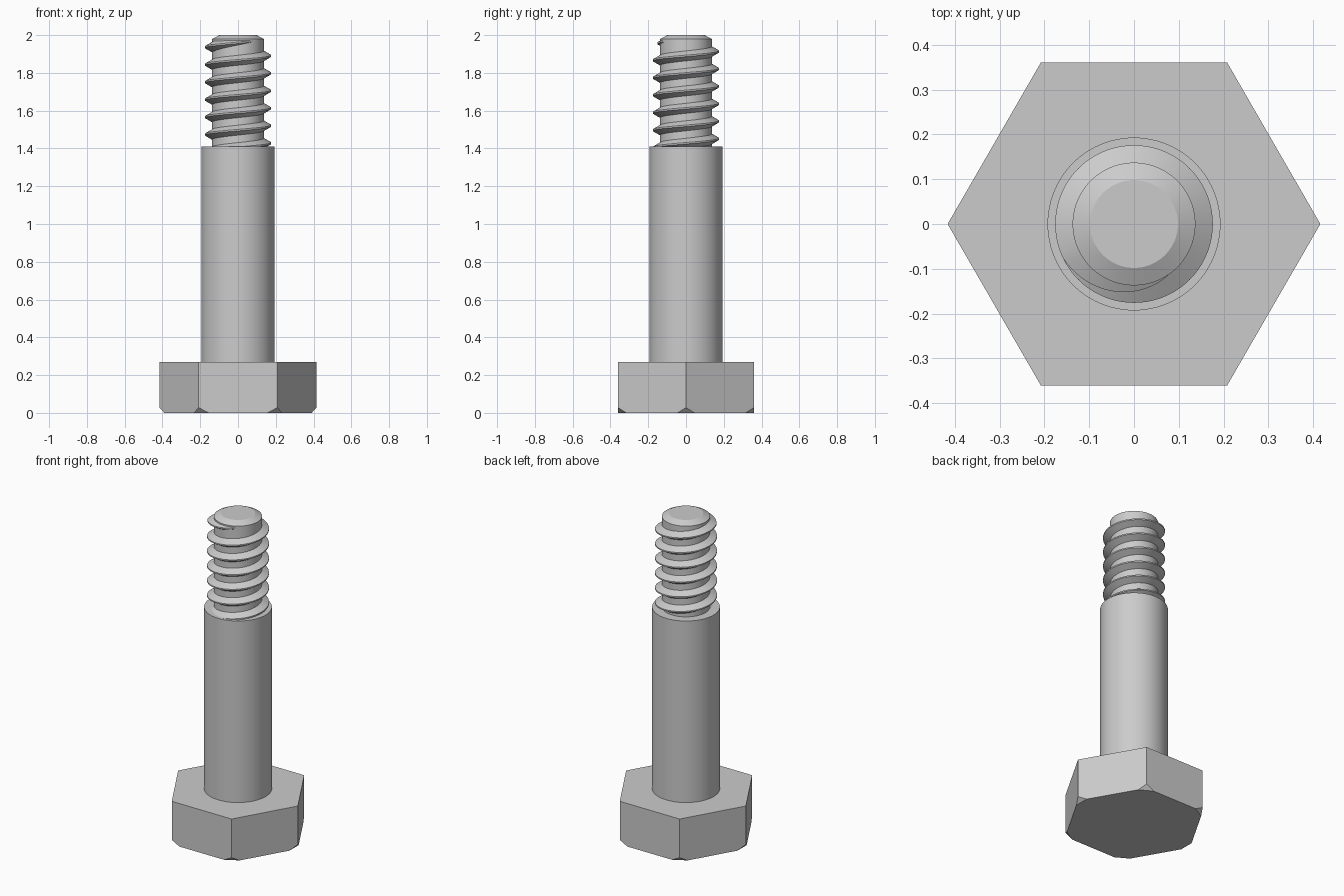
import bpy, bmesh
from math import sin, cos, tan, pi, radians

if "Cube" in bpy.data.objects:
    bpy.data.objects.remove(bpy.data.objects["Cube"])

# One plain steel grey for every part
STEEL = (0.6, 0.6, 0.6, 1)
steel = bpy.data.materials.new("steel_grey")
steel.use_nodes = True
steel.diffuse_color = STEEL
steel.node_tree.nodes["Principled BSDF"].inputs["Base Color"].default_value = STEEL


def finish(name, bm, angle):
    bmesh.ops.recalc_face_normals(bm, faces=bm.faces)
    mesh = bpy.data.meshes.new(name)
    bm.to_mesh(mesh)
    bm.free()
    mesh.materials.append(steel)
    obj = bpy.data.objects.new(name, mesh)
    bpy.context.collection.objects.link(obj)
    bpy.ops.object.select_all(action='DESELECT')
    obj.select_set(True)
    bpy.context.view_layer.objects.active = obj
    bpy.ops.object.shade_smooth_by_angle(angle=radians(angle))
    return obj


def lathe(name, profile, sides=96):
    """Closed solid of revolution from (radius, height) pairs, low to high."""
    bm = bmesh.new()
    rings = [[bm.verts.new((r * cos(2 * pi * i / sides), r * sin(2 * pi * i / sides), z))
              for i in range(sides)] for r, z in profile]
    for a, b in zip(rings, rings[1:]):
        for i in range(sides):
            j = (i + 1) % sides
            bm.faces.new((a[i], a[j], b[j], b[i]))
    bm.faces.new(rings[0][::-1])
    bm.faces.new(rings[-1])
    return finish(name, bm, 18)


# Hexagonal head with its lower corners cut off
HEAD_R, HEAD_H = 0.416, 0.27
CUT_ALONG, CUT_UP = 0.052, 0.028
bm = bmesh.new()
for k in range(6):
    a = k * pi / 3
    x, y = HEAD_R * cos(a), HEAD_R * sin(a)
    bm.verts.new((x, y, HEAD_H))
    bm.verts.new((x, y, CUT_UP))
    for turn in (2 * pi / 3, -2 * pi / 3):
        bm.verts.new((x + CUT_ALONG * cos(a + turn), y + CUT_ALONG * sin(a + turn), 0))
bmesh.ops.convex_hull(bm, input=bm.verts)
bmesh.ops.dissolve_limit(bm, angle_limit=radians(1), verts=bm.verts, edges=bm.edges)
finish("hex_head", bm, 10)

# Plain shank, and the thinner core with a chamfered tip
lathe("shank", [(0.193, HEAD_H), (0.193, 1.41)])
lathe("threaded_core", [(0.137, 1.40), (0.137, 1.98), (0.098, 2.0)])

# Right-handed thread, starting inside the shank and sinking into the core at the tip
PITCH, CREST_R, ROOT_R, CREST_HALF = 0.0925, 0.176, 0.134, 0.004
base_half = CREST_HALF + (CREST_R - ROOT_R) * tan(pi / 6)
section = [(ROOT_R, -base_half), (CREST_R, -CREST_HALF),
           (CREST_R, CREST_HALF), (ROOT_R, base_half)]
STEP = 5
START, FADE, END = -360 * 6, 205, 310
bm = bmesh.new()
rings = []
for deg in range(START, END + 1, STEP):
    sink = 0.041 * max(0, (deg - FADE) / (END - FADE))
    t = radians(deg)
    z0 = 1.89 + PITCH * deg / 360
    rings.append([bm.verts.new(((r - sink) * cos(t), (r - sink) * sin(t), z0 + dz))
                  for r, dz in section])
for a, b in zip(rings, rings[1:]):
    for i in range(4):
        j = (i + 1) % 4
        bm.faces.new((a[i], a[j], b[j], b[i]))
bm.faces.new(rings[0])
bm.faces.new(rings[-1][::-1])
finish("screw_thread", bm, 30)
